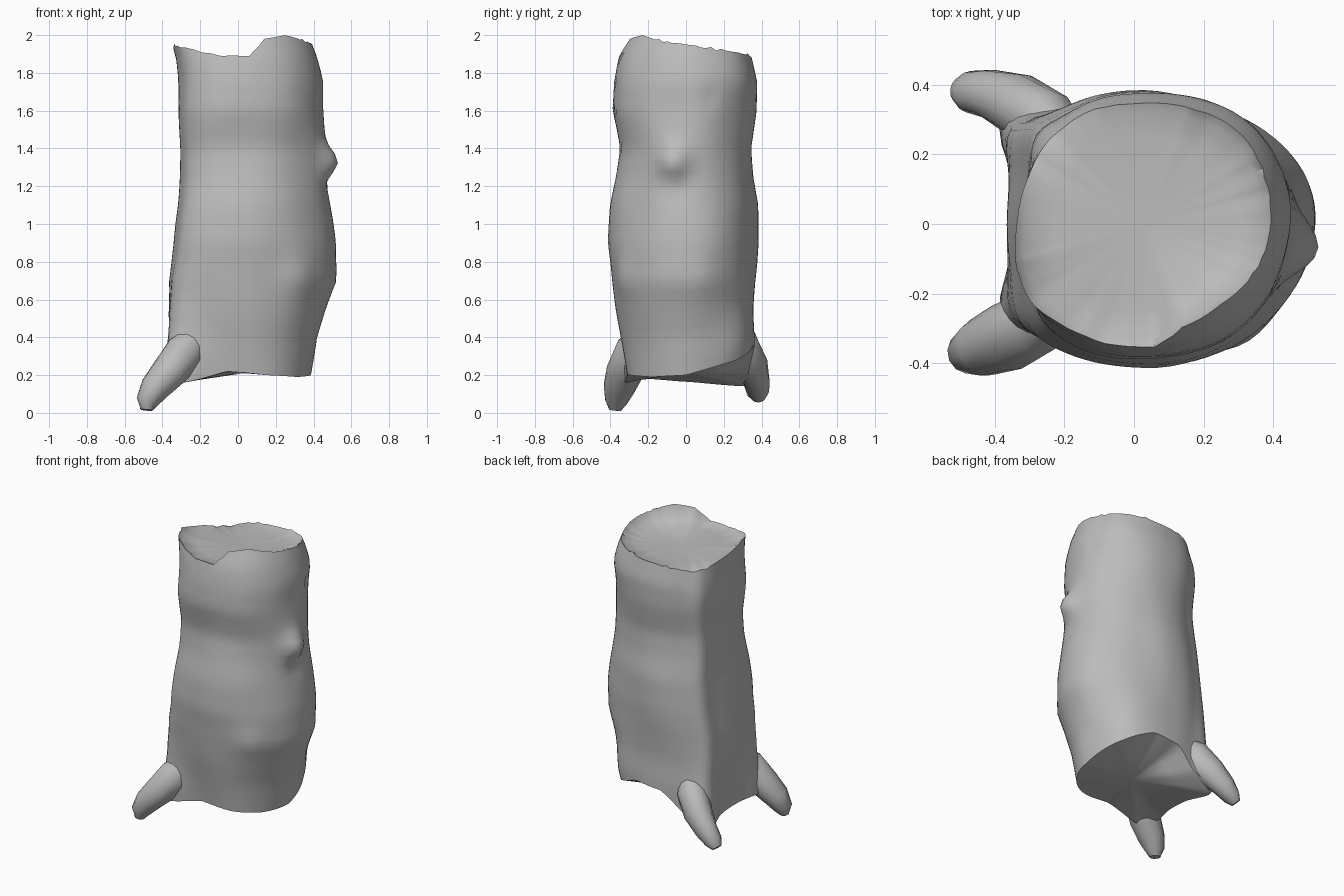
import bpy, bmesh, math
from mathutils import Vector, noise

if "Cube" in bpy.data.objects:
    bpy.data.objects.remove(bpy.data.objects["Cube"])

bark = bpy.data.materials.new("grey_bark")
bark.use_nodes = True
GREY = (0.5, 0.5, 0.5, 1)
bark.diffuse_color = GREY
bark.node_tree.nodes["Principled BSDF"].inputs["Base Color"].default_value = GREY

SEG, ROWS = 80, 36

# Trunk outline: height, reach to -x, +x, -y, +y
OUTLINE = [(0.1, .33, .37, .30, .35), (0.2, .335, .39, .32, .355), (0.4, .35, .42, .345, .365),
           (0.55, .365, .47, .37, .36), (0.7, .365, .525, .39, .365), (0.9, .335, .515, .41, .38),
           (1.1, .315, .485, .395, .38), (1.25, .31, .47, .365, .355), (1.4, .305, .465, .35, .345),
           (1.6, .315, .455, .395, .375), (1.75, .32, .45, .385, .375), (1.88, .335, .415, .36, .345),
           (2.0, .37, .37, .30, .33)]
# Broken rim and lower edge: angle, height
RIM = [(0, 1.95), (45, 1.91), (90, 1.88), (112, 1.87), (135, 1.845), (155, 1.86), (175, 1.90),
       (195, 1.95), (225, 1.93), (255, 1.89), (275, 1.89), (288, 1.98), (310, 2.0), (335, 1.97),
       (360, 1.95)]
HEM = [(0, .20), (45, .28), (75, .36), (100, .34), (122, .22), (145, .14), (180, .165),
       (205, .18), (230, .16), (260, .22), (290, .20), (325, .19), (360, .20)]
# Ridges rising from the roots: angle, then height, outward push, angular width
RIDGES = [(144, [(.15, .12, 16), (.3, .10, 17), (.45, .075, 16), (.7, .05, 14), (1.1, .035, 13),
                 (1.7, .02, 12), (2, 0, 12)]),
          (218, [(.15, .12, 20), (.3, .10, 20), (.45, .07, 19), (.6, .05, 18), (.8, .03, 16),
                 (1.2, .015, 15), (2, .01, 12)])]
# Swellings and dents: centre, radius, push
BUMPS = [((.50, -.07, 1.33), .085, .09), ((.47, -.05, 1.2), .07, -.015),
         ((.44, -.06, 1.62), .13, -.012), ((.3, -.3, .72), .10, .02),
         ((.45, .14, 1.68), .04, -.02), ((.33, .25, 1.8), .17, .03),
         ((.30, .27, .36), .14, .025), ((-.27, .26, 1.87), .14, -.03)]


def lerp_table(table, t):
    """Interpolate rows of (key, values...) at key t."""
    for a, b in zip(table, table[1:]):
        if t <= b[0]:
            f = max(0, (t - a[0]) / (b[0] - a[0]))
            return [p + (q - p) * f for p, q in zip(a[1:], b[1:])]
    return table[-1][1:]


def trunk_point(deg, z):
    left, right, front, back = lerp_table(OUTLINE, z)
    a = math.radians(deg)
    c, s = math.cos(a), math.sin(a)
    power = 0.8 if c < 0 else 1.0
    x = 0.03 + math.copysign(abs(c) ** power, c) * (left + 0.03 if c < 0 else right - 0.03)
    y = math.copysign(abs(s) ** power, s) * (front if s < 0 else back)
    p = Vector((x, y, z))
    push = 0.012 * noise.noise(Vector((x * 4, y * 4, z * 2.5)))
    for centre, radius, amount in BUMPS:
        push += amount * math.exp(-((p - Vector(centre)).length / radius) ** 2)
    for angle, ridge in RIDGES:
        amount, width = lerp_table(ridge, z)
        push += amount * math.exp(-((deg - angle) / width) ** 2)
    return p + Vector((c, s, 0)) * push


def cap_ring(edge, scale, level, blend):
    """Shrink an edge towards the axis and settle it to a level."""
    return [Vector((0.03 + (p.x - 0.03) * scale, p.y * scale, p.z + (level - p.z) * blend))
            for p in edge]


def build(name, rings, ends, angle):
    """Skin closed rings, close both ends at points and shade."""
    bm = bmesh.new()
    loops = [[bm.verts.new(p) for p in ring] for ring in rings]
    n = len(rings[0])
    for a, b in zip(loops, loops[1:]):
        for i in range(n):
            bm.faces.new((a[i], a[(i + 1) % n], b[(i + 1) % n], b[i]))
    for loop, point in zip((loops[0], loops[-1]), ends):
        tip = bm.verts.new(point)
        for i in range(n):
            bm.faces.new((loop[i], loop[(i + 1) % n], tip))
    bmesh.ops.recalc_face_normals(bm, faces=bm.faces)
    mesh = bpy.data.meshes.new(name)
    bm.to_mesh(mesh)
    bm.free()
    mesh.materials.append(bark)
    ob = bpy.data.objects.new(name, mesh)
    bpy.context.collection.objects.link(ob)
    bpy.ops.object.select_all(action="DESELECT")
    ob.select_set(True)
    bpy.context.view_layer.objects.active = ob
    bpy.ops.object.shade_smooth_by_angle(angle=math.radians(angle))


# Bark rings from the lower edge to the broken rim
rings = []
for r in range(ROWS + 1):
    ring = []
    for i in range(SEG):
        d = i * 360 / SEG
        low, high = lerp_table(HEM, d)[0], lerp_table(RIM, d)[0]
        if high < 1.98:
            high += 0.015 * noise.noise(Vector((d * 0.2, 0, 5)))
        ring.append(trunk_point(d, low + (high - low) * r / ROWS))
    rings.append(ring)

# Dished top and underside
rim, hem = rings[-1], rings[0]
rings += [cap_ring(rim, 0.93, 1.865, 0.5), cap_ring(rim, 0.7, 1.865, 0.8)]
rings.insert(0, cap_ring(hem, 0.6, 0.21, 0.45))
build("trunk", rings, ((0.03, 0, 0.21), (0.03, 0, 1.865)), 45)


def root(name, path):
    """Tapered root along (x, y, z, half width, half height) stations."""
    pts = [Vector(p[:3]) for p in path]
    sections = []
    for i, (*_, wide, high) in enumerate(path):
        along = (pts[min(i + 1, len(pts) - 1)] - pts[max(i - 1, 0)]).normalized()
        side = along.cross(Vector((0, 0, 1))).normalized()
        up = side.cross(along)
        sections.append([pts[i] + side * math.cos(k * math.pi / 6) * wide
                         + up * math.sin(k * math.pi / 6) * high for k in range(12)])
    build(name, sections, (pts[0], pts[-1]), 40)


root("front_root", [(-.18, -.20, .44, .05, .06), (-.28, -.28, .32, .095, .11),
                    (-.365, -.325, .215, .10, .095), (-.44, -.355, .13, .085, .08),
                    (-.48, -.37, .06, .06, .06), (-.485, -.375, .015, .035, .03)])
root("back_root", [(-.15, .20, .46, .05, .06), (-.25, .29, .35, .095, .11),
                   (-.335, .345, .25, .09, .095), (-.42, .375, .165, .07, .075),
                   (-.475, .38, .11, .06, .055), (-.505, .385, .075, .035, .03)])
